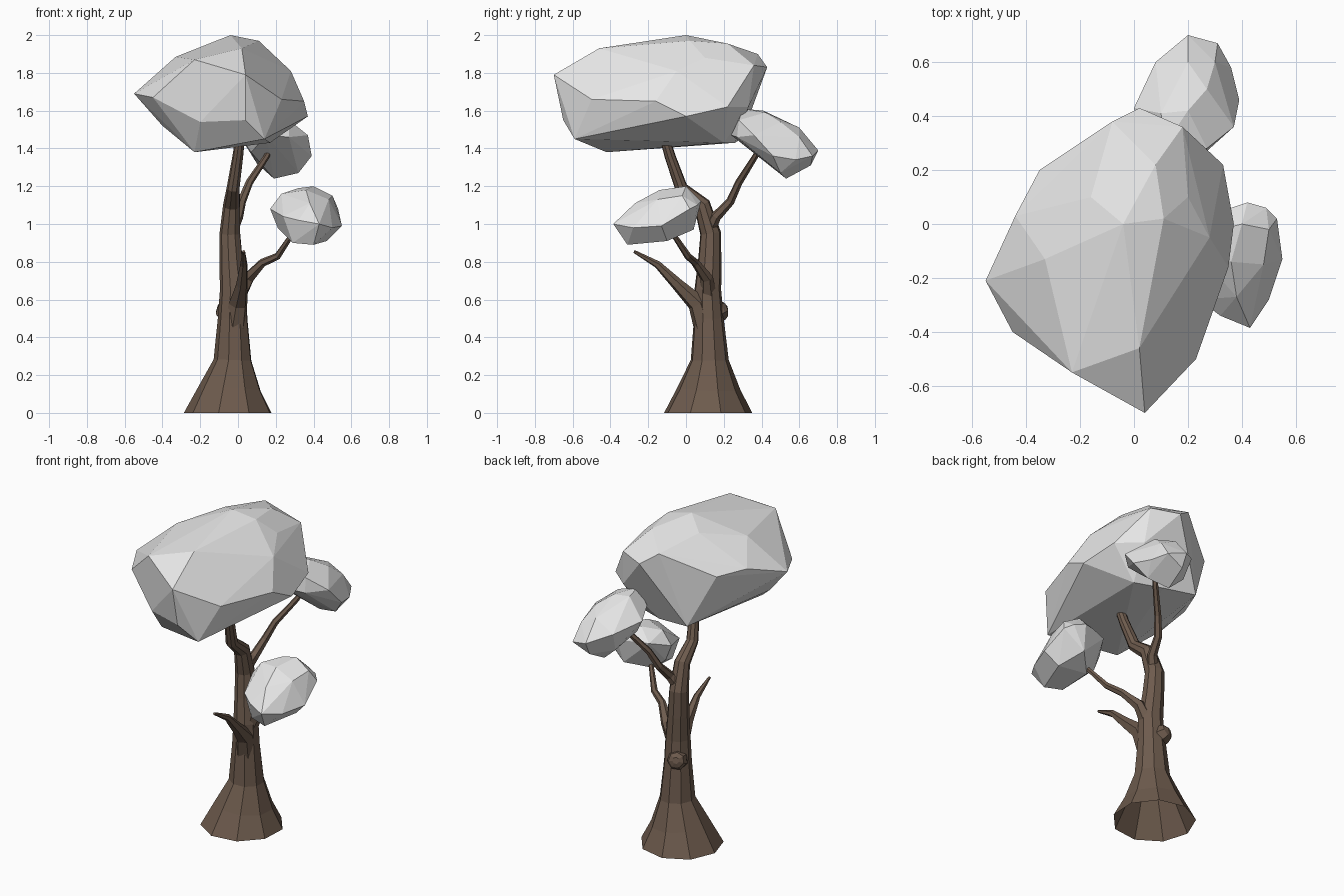
import bpy, bmesh, math
from mathutils import Vector


def material(name, rgb):
    m = bpy.data.materials.new(name)
    m.diffuse_color = (*rgb, 1)
    return m


bark = material("brown bark", (0.155, 0.105, 0.075))
leaf = material("pale grey foliage", (0.8, 0.8, 0.8))


def finish(bm, name, mat):
    bmesh.ops.recalc_face_normals(bm, faces=bm.faces)
    mesh = bpy.data.meshes.new(name)
    bm.to_mesh(mesh)
    bm.free()
    mesh.materials.append(mat)
    bpy.context.collection.objects.link(bpy.data.objects.new(name, mesh))


def limb(name, path, sides, flat_start=False, turn=0.3):
    """Faceted tapering tube through (x, y, z, radius) stations, open at the start."""
    bm = bmesh.new()
    pts = [Vector(p[:3]) for p in path]
    rings = []
    for i, p in enumerate(pts):
        t = (pts[min(i + 1, len(pts) - 1)] - pts[max(i - 1, 0)]).normalized()
        if flat_start and i == 0:
            t = Vector((0, 0, 1))
        u = (Vector((1, 0, 0)) - t * t.x).normalized()
        v = t.cross(u)
        ring = []
        for k in range(sides):
            a = 2 * math.pi * k / sides + turn
            ring.append(bm.verts.new(p + path[i][3] * (u * math.cos(a) + v * math.sin(a))))
        rings.append(ring)
    for a, b in zip(rings, rings[1:]):
        for k in range(sides):
            j = (k + 1) % sides
            bm.faces.new((a[k], a[j], b[j], b[k]))
    bm.faces.new(rings[-1])
    finish(bm, name, bark)


def clump(name, points):
    """Faceted foliage clump: convex hull around its corner points."""
    bm = bmesh.new()
    for p in points:
        bm.verts.new(p)
    bmesh.ops.convex_hull(bm, input=bm.verts)
    loose = [v for v in bm.verts if not v.link_faces]
    bmesh.ops.delete(bm, geom=loose, context='VERTS')
    bmesh.ops.dissolve_limit(bm, angle_limit=math.radians(4), verts=bm.verts, edges=bm.edges)
    finish(bm, name, leaf)


# Trunk with flared foot, bending forward into the crown
limb("trunk", [(-0.05, 0.115, 0, 0.237), (-0.04, 0.12, 0.13, 0.168), (-0.027, 0.125, 0.28, 0.102),
               (-0.027, 0.12, 0.5, 0.08), (-0.024, 0.115, 0.65, 0.072), (-0.035, 0.125, 0.8, 0.063),
               (-0.042, 0.13, 0.95, 0.056), (-0.033, 0.085, 1.1, 0.046), (-0.025, -0.025, 1.19, 0.035),
               (0.0, -0.085, 1.36, 0.029), (0.012, -0.115, 1.46, 0.026)], 9, True)

# Branches and knot
limb("back_branch", [(-0.03, 0.13, 0.98, 0.035), (0.0, 0.16, 1.04, 0.028), (0.02, 0.235, 1.12, 0.023),
                     (0.06, 0.28, 1.22, 0.02), (0.15, 0.365, 1.355, 0.016), (0.18, 0.40, 1.42, 0.013)], 6)
limb("right_branch", [(0.0, 0.12, 0.62, 0.045), (0.055, 0.11, 0.715, 0.034), (0.13, 0.05, 0.795, 0.022),
                      (0.21, 0.01, 0.83, 0.019), (0.27, -0.05, 0.92, 0.015), (0.3, -0.08, 0.96, 0.013)], 6)
limb("front_branch", [(-0.02, 0.105, 0.44, 0.062), (0.0, 0.06, 0.58, 0.052), (0.02, -0.045, 0.68, 0.033),
                      (0.03, -0.15, 0.785, 0.02), (0.03, -0.275, 0.855, 0.008)], 6)
limb("trunk_knot", [(-0.04, 0.13, 0.52, 0.06), (-0.065, 0.18, 0.54, 0.058),
                    (-0.075, 0.203, 0.55, 0.045), (-0.08, 0.215, 0.553, 0.02)], 7)

# Large crown
clump("main_crown", [
    (-0.55, -0.21, 1.69), (-0.45, -0.40, 1.67), (-0.23, -0.55, 1.87), (0.04, -0.70, 1.79),
    (0.23, -0.50, 1.66), (0.35, -0.16, 1.65), (0.37, 0, 1.57), (0.33, 0.22, 1.62),
    (0.18, 0.36, 1.84), (0.02, 0.43, 1.83), (-0.08, 0.38, 1.90), (-0.35, 0.20, 1.76),
    (-0.44, 0.03, 1.77), (-0.04, 0, 2.0), (0.08, 0.22, 1.955), (0.11, 0.02, 1.97),
    (0.07, -0.18, 1.955), (0.02, -0.46, 1.93), (-0.33, -0.13, 1.885), (-0.16, 0.1, 1.945),
    (0.04, -0.65, 1.55), (-0.20, -0.56, 1.54), (0.14, -0.59, 1.45), (-0.23, -0.42, 1.38),
    (-0.40, -0.25, 1.52), (0.17, 0.20, 1.43), (0, 0.26, 1.43), (0.16, -0.08, 1.44),
    (0.2, 0.33, 1.62), (-0.21, 0.29, 1.45), (0.28, -0.05, 1.81), (0.2, 0.1, 1.88)])

# Smaller crown behind
clump("back_crown", [
    (0, 0.43, 1.48), (0.08, 0.60, 1.44), (0.20, 0.70, 1.39), (0.31, 0.67, 1.36),
    (0.36, 0.58, 1.34), (0.39, 0.46, 1.36), (0.37, 0.36, 1.47), (0.27, 0.28, 1.55),
    (0.12, 0.30, 1.61), (0.10, 0.41, 1.60), (0.20, 0.42, 1.59), (0.27, 0.50, 1.54),
    (0.20, 0.60, 1.51), (0.19, 0.53, 1.24), (0.32, 0.50, 1.27), (0.1, 0.55, 1.32),
    (0.22, 0.37, 1.37), (0.07, 0.38, 1.38), (0.15, 0.24, 1.47), (0.27, 0.27, 1.46),
    (0.30, 0.60, 1.46), (0.20, 0.66, 1.31), (0.05, 0.31, 1.52)])

# Low crown on the right
clump("right_crown", [
    (0.43, -0.385, 1.0), (0.32, -0.34, 1.02), (0.24, -0.28, 1.04), (0.50, -0.28, 0.98),
    (0.55, -0.13, 0.99), (0.53, 0.02, 1.08), (0.49, 0.06, 1.10), (0.42, 0.08, 1.12),
    (0.34, 0.05, 1.13), (0.24, 0.02, 1.12), (0.17, -0.10, 1.08), (0.40, -0.31, 0.89),
    (0.29, -0.28, 0.90), (0.47, -0.10, 0.91), (0.28, -0.08, 0.92), (0.40, 0.04, 0.97),
    (0.21, -0.10, 0.98), (0.40, 0, 1.20), (0.32, -0.02, 1.19), (0.36, -0.14, 1.18),
    (0.50, -0.02, 1.15), (0.38, -0.27, 1.11), (0.23, -0.10, 1.16), (0.48, -0.15, 1.13)])
